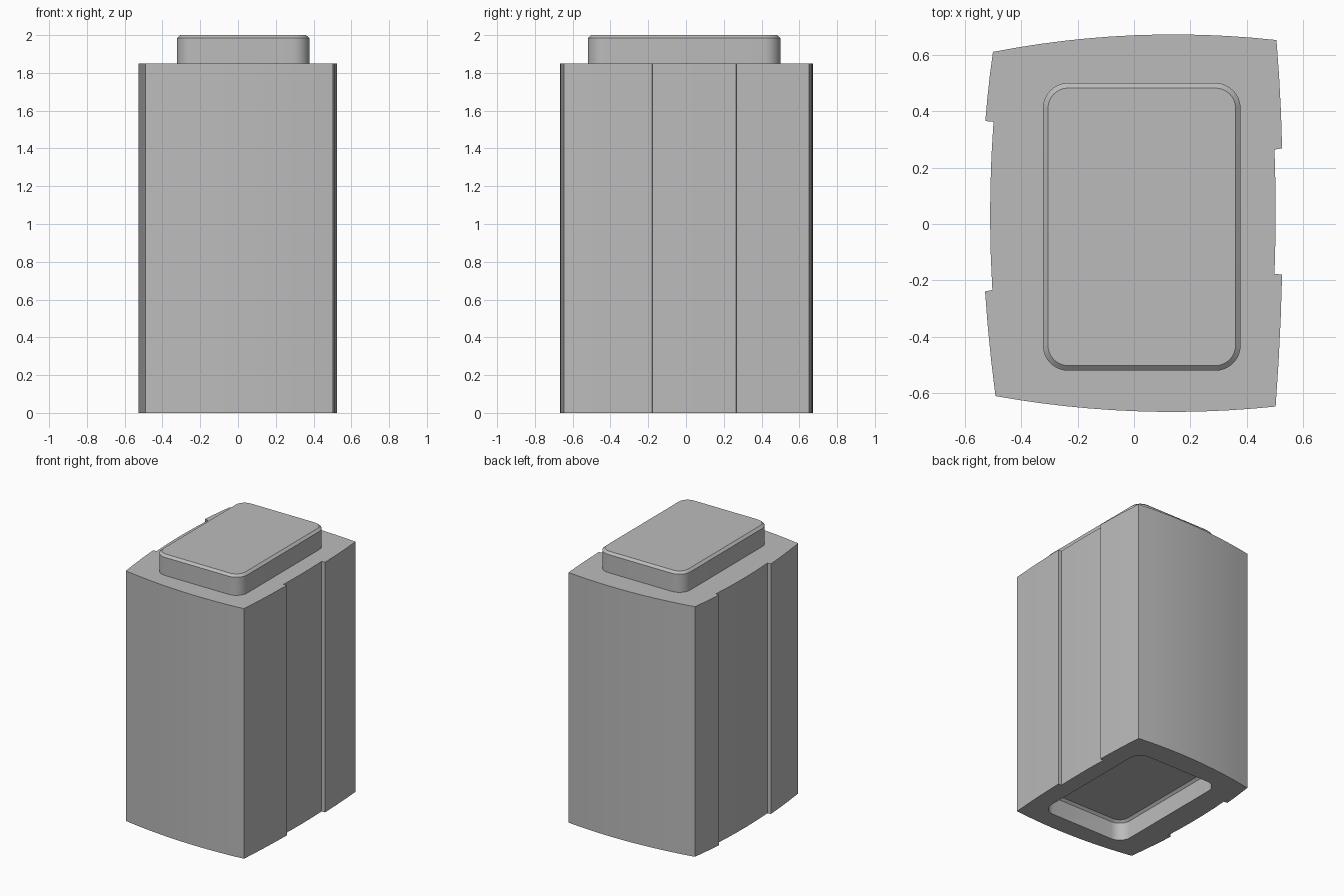
import bpy
import bmesh
from math import cos, sin, radians, pi
from mathutils import Vector

cube = bpy.data.objects.get("Cube")
if cube:
    bpy.data.objects.remove(cube, do_unlink=True)

BODY_TOP, LIP, CHAMFER = 1.85, 0.15, 0.016

grey = bpy.data.materials.new("plain_grey")
grey.use_nodes = True
grey.diffuse_color = (0.5, 0.5, 0.5, 1)
grey.node_tree.nodes["Principled BSDF"].inputs["Base Color"].default_value = (0.5, 0.5, 0.5, 1)


def bow(start, end, bulge, steps):
    """Shallow outward bow between two outline corners (counter-clockwise)."""
    a, b = Vector(start), Vector(end)
    out = Vector((b.y - a.y, a.x - b.x)).normalized()
    return [a.lerp(b, i / steps) + out * bulge * (1 - (2 * i / steps - 1) ** 2)
            for i in range(steps + 1)]


def rounded_rect(x0, x1, y0, y1, r, steps=8):
    centres = ((x1 - r, y1 - r), (x0 + r, y1 - r), (x0 + r, y0 + r), (x1 - r, y0 + r))
    points = []
    for quarter, (cx, cy) in enumerate(centres):
        for i in range(steps + 1):
            t = (quarter + i / steps) * pi / 2
            points.append(Vector((cx + r * cos(t), cy + r * sin(t))))
    return points


def loft(name, sections, base=True):
    """Solid through a stack of (outline, height) sections."""
    bm = bmesh.new()
    rings = [[bm.verts.new((p.x, p.y, z)) for p in outline] for outline, z in sections]
    for low, high in zip(rings, rings[1:]):
        for i in range(len(low)):
            j = (i + 1) % len(low)
            bm.faces.new((low[i], low[j], high[j], high[i]))
    bm.faces.new(rings[-1])
    if base:
        bm.faces.new(rings[0][::-1])
    mesh = bpy.data.meshes.new(name)
    bm.to_mesh(mesh)
    bm.free()
    mesh.materials.append(grey)
    obj = bpy.data.objects.new(name, mesh)
    bpy.context.collection.objects.link(obj)
    return obj


def lid_block(name, bottom, top, base=True):
    """Rounded block with a small chamfer round its top edge."""
    x0, x1, y0, y1, r, c = -0.323, 0.378, -0.52, 0.5, 0.09, 0.018
    outer = rounded_rect(x0, x1, y0, y1, r)
    inner = rounded_rect(x0 + c, x1 - c, y0 + c, y1 - c, r - c)
    return loft(name, [(outer, bottom), (outer, top - CHAMFER), (inner, top)], base)


def activate(obj):
    bpy.ops.object.select_all(action='DESELECT')
    obj.select_set(True)
    bpy.context.view_layer.objects.active = obj


# Body outline: bowed front and back, a shallow groove down each side
outline = (
    bow((-0.491, -0.61), (0.502, -0.647), 0.035, 12)         # front
    + bow((0.502, -0.647), (0.525, -0.179), 0.003, 3)        # left side
    + bow((0.498, -0.177), (0.498, 0.264), 0.004, 4)
    + bow((0.525, 0.268), (0.505, 0.652), 0.003, 3)[:-1]
    + bow((0.505, 0.652), (-0.5, 0.61), 0.038, 12)           # back
    + bow((-0.5, 0.61), (-0.527, 0.365), 0.002, 3)[1:]       # right side
    + bow((-0.498, 0.362), (-0.502, -0.234), 0.01, 5)
    + bow((-0.528, -0.239), (-0.491, -0.61), 0.003, 3)[:-1]
)
# Drop repeated corner points
outline = [p for i, p in enumerate(outline) if (p - outline[i - 1]).length > 1e-5]
body = loft("body", [(outline, 0), (outline, BODY_TOP)])

# Socket in the underside, matching the raised lip
cutter = lid_block("socket_cutter", -0.1, LIP)
cutter.hide_render = True
cut = body.modifiers.new("socket", 'BOOLEAN')
cut.operation = 'DIFFERENCE'
cut.solver = 'EXACT'
cut.object = cutter
activate(body)
bpy.ops.object.modifier_apply(modifier=cut.name)
bpy.data.objects.remove(cutter, do_unlink=True)

# Raised lip on top
top_lip = lid_block("top_lip", BODY_TOP, BODY_TOP + LIP, base=False)

for part in (body, top_lip):
    activate(part)
    bpy.ops.object.shade_smooth_by_angle(angle=radians(25))
